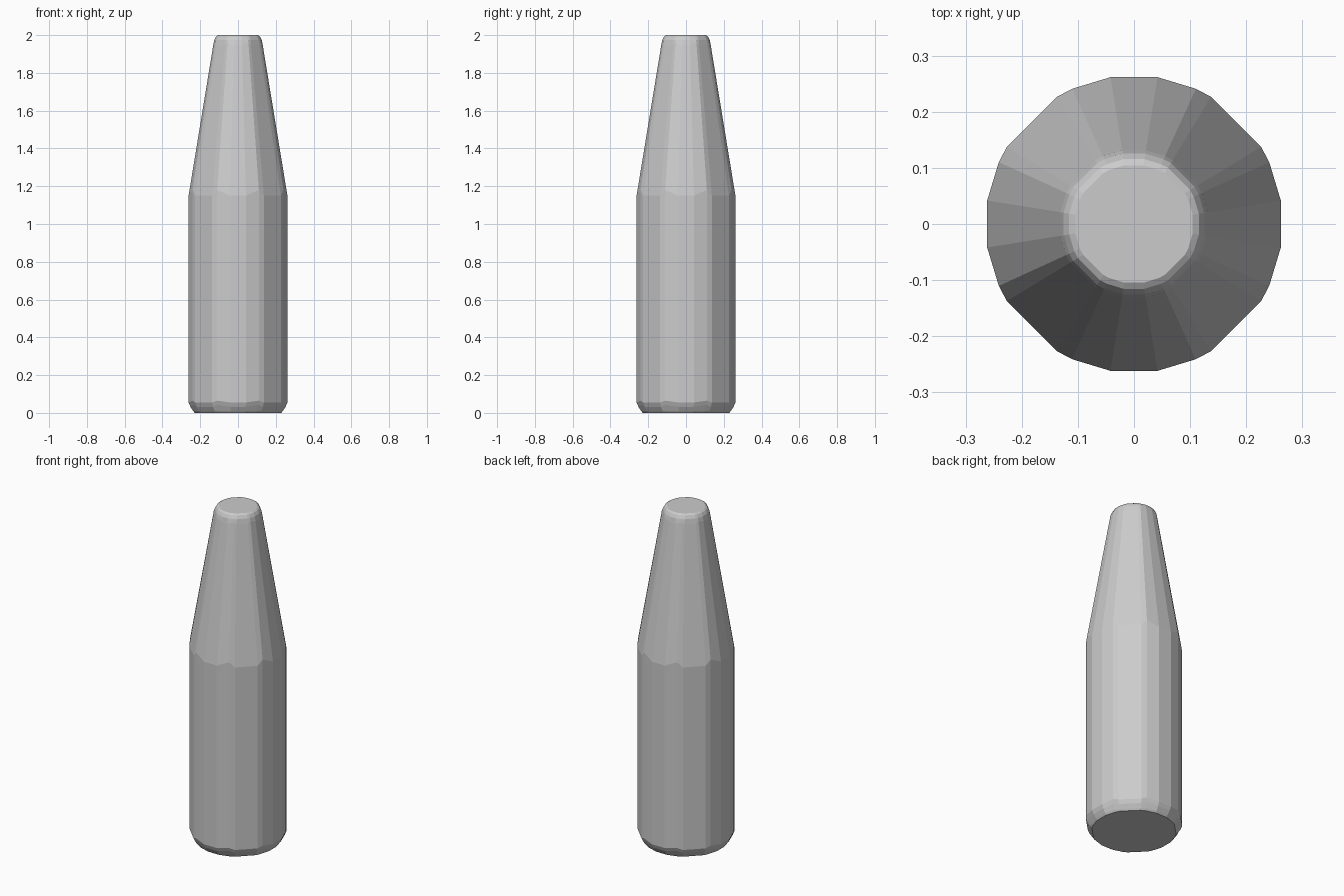
import bpy, bmesh
from math import radians, sin, cos

if "Cube" in bpy.data.objects:
    bpy.data.objects.remove(bpy.data.objects["Cube"])

# Uneven facet angles of one quadrant, repeated four times
quadrant = [9.1, 24.6, 31.2, 58.8, 65.4, 80.9]
angles = [radians(q * 90 + a) for q in range(4) for a in quadrant]

# Profile: radius, height, zigzag offset of the in-between facet corners
profile = [
    (0.232, 0.000, 0.0),
    (0.240, 0.010, 0.0),
    (0.255, 0.032, 0.01),
    (0.265, 0.055, 0.01),
    (0.265, 1.150, 0.03),    # shoulder
    (0.133, 1.945, 0.015),   # neck end
    (0.127, 1.975, 0.0),
    (0.117, 1.993, 0.0),
    (0.106, 2.000, 0.0),     # lip
]

bm = bmesh.new()
rings = []
for r, z, zig in profile:
    ring = []
    for i, a in enumerate(angles):
        dz = zig if i % 6 in (1, 4) else 0.0
        ring.append(bm.verts.new((r * cos(a), r * sin(a), z + dz)))
    rings.append(ring)

# Side walls
n = len(angles)
for low, high in zip(rings, rings[1:]):
    for i in range(n):
        j = (i + 1) % n
        bm.faces.new((low[i], low[j], high[j], high[i]))

# Flat base and top
bm.faces.new(rings[0][::-1])
bm.faces.new(rings[-1])

mesh = bpy.data.meshes.new("tapered_bottle")
bm.to_mesh(mesh)
bm.free()
bottle = bpy.data.objects.new("tapered_bottle", mesh)
bpy.context.collection.objects.link(bottle)
